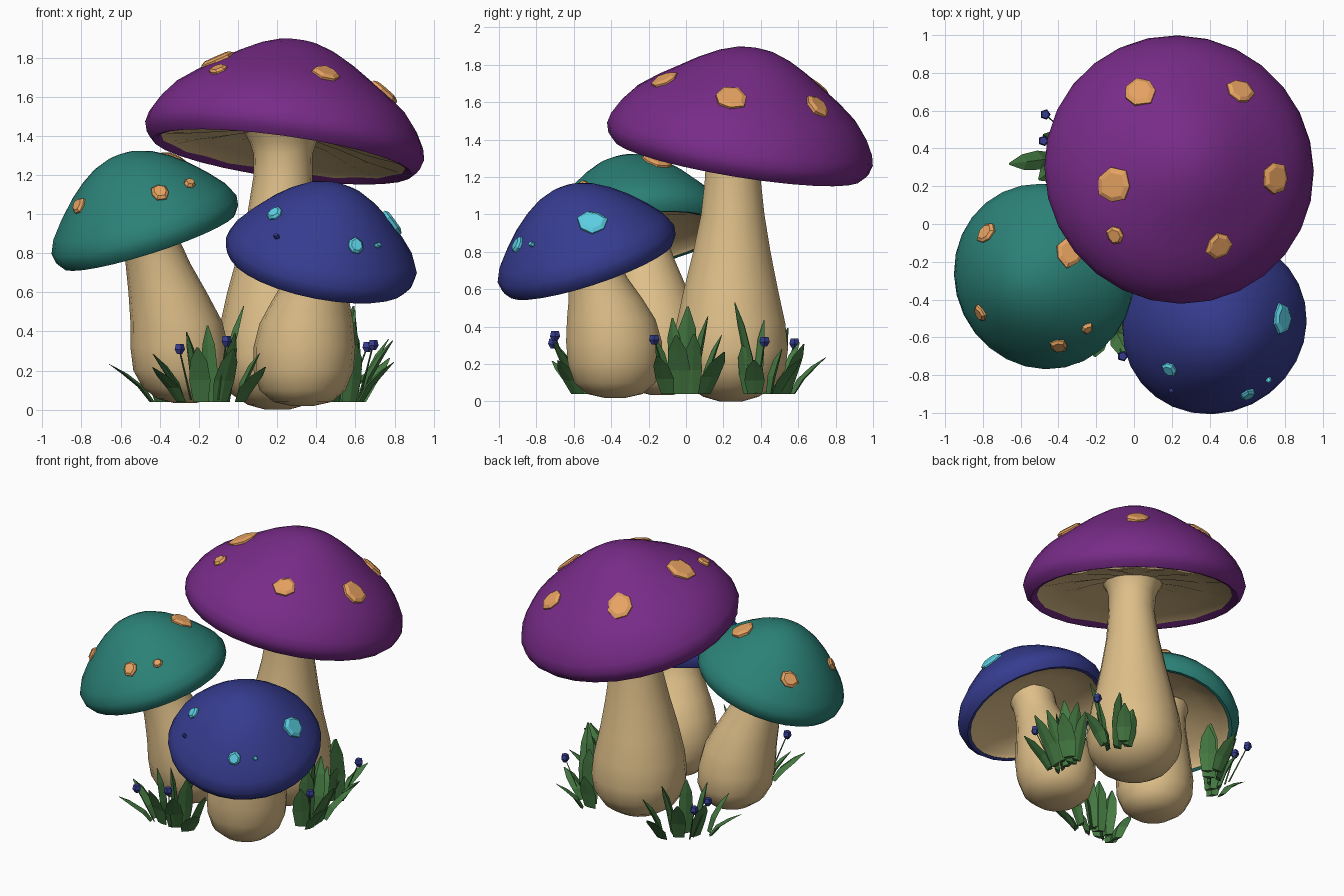
import bpy, bmesh, math, random
from mathutils import Vector
from mathutils.bvhtree import BVHTree

if "Cube" in bpy.data.objects:
    bpy.data.objects.remove(bpy.data.objects["Cube"])

random.seed(4)
UP = Vector((0, 0, 1))


def material(name, rgb):
    m = bpy.data.materials.new(name)
    lin = [((c / 255 + 0.055) / 1.055) ** 2.4 for c in rgb]
    m.diffuse_color = (*lin, 1)
    m.use_nodes = True
    m.node_tree.nodes["Principled BSDF"].inputs["Base Color"].default_value = m.diffuse_color
    return m


PURPLE = material("purple", (120, 43, 136))
TEAL = material("teal", (43, 129, 119))
BLUE = material("blue", (54, 60, 144))
TAN = material("tan", (222, 191, 137))
ORANGE = material("orange", (230, 162, 97))
CYAN = material("cyan", (92, 208, 228))
GREEN = material("grass green", (70, 123, 67))


def finish(name, bm, mats, smooth=None):
    bmesh.ops.recalc_face_normals(bm, faces=bm.faces)
    mesh = bpy.data.meshes.new(name)
    bm.to_mesh(mesh)
    bm.free()
    ob = bpy.data.objects.new(name, mesh)
    bpy.context.collection.objects.link(ob)
    for m in mats:
        mesh.materials.append(m)
    if smooth:
        bpy.ops.object.select_all(action='DESELECT')
        ob.select_set(True)
        bpy.context.view_layer.objects.active = ob
        bpy.ops.object.shade_smooth_by_angle(angle=math.radians(smooth))
    return ob


def loft(bm, rings, mat=0):
    """Skin a list of vertex rings of equal length and close both ends."""
    for a, b in zip(rings, rings[1:]):
        n = len(a)
        for i in range(n):
            f = bm.faces.new((a[i], a[(i + 1) % n], b[(i + 1) % n], b[i]))
            f.material_index = mat
    for r in (rings[0], rings[-1]):
        bm.faces.new(r).material_index = mat


def circle(bm, centre, radius, sides, quat=None, ripple=0):
    ring = []
    for i in range(sides):
        a = 2 * math.pi * i / sides
        v = Vector((math.cos(a) * radius, math.sin(a) * radius, ripple * (-1) ** i))
        ring.append(bm.verts.new(centre + (quat @ v if quat else v)))
    return ring


# Caps: lathe profile (radius, height, gill ripple), tilted to an axis
BIG = [(.03, .514, 0), (.11, .501, 0), (.2, .468, 0), (.3, .413, 0), (.4, .346, 0),
       (.5, .28, 0), (.6, .202, 0), (.665, .122, 0), (.707, .045, 0), (.72, -.01, 0),
       (.705, -.06, 0), (.67, -.095, 0), (.65, -.09, 0),
       (.63, -.07, .004), (.45, -.04, .008), (.28, .0, .008), (.15, .02, 0)]
SMALL = [(.02, .366, 0), (.08, .357, 0), (.16, .328, 0), (.24, .278, 0), (.32, .212, 0),
         (.4, .13, 0), (.465, .052, 0), (.496, -.015, 0), (.488, -.068, 0), (.462, -.103, 0),
         (.44, -.098, 0), (.425, -.075, .003), (.3, -.035, .004), (.15, .01, 0)]


def cap(name, profile, centre, axis, mat):
    centre, quat = Vector(centre), UP.rotation_difference(Vector(axis).normalized())
    bm = bmesh.new()
    loft(bm, [circle(bm, centre + quat @ Vector((0, 0, h)), r, 28, quat, rip)
              for r, h, rip in profile])
    # underside faces are those inside the rim and facing away from the axis
    bmesh.ops.recalc_face_normals(bm, faces=bm.faces)
    low = quat.inverted()
    gill_start = profile[-4][0] + .005
    for f in bm.faces:
        n = low @ f.normal
        p = low @ (f.calc_center_median() - centre)
        if n.z < 0 and math.hypot(p.x, p.y) < gill_start:
            f.material_index = 1
    tree = BVHTree.FromBMesh(bm)
    return finish(name, bm, [mat, TAN], 40), tree


# Raised chunky spots dropped onto a cap from above
def spots(name, tree, mat, places):
    bm = bmesh.new()
    for x, y, r in places:
        loc, nor, _, _ = tree.ray_cast(Vector((x, y, 3)), Vector((0, 0, -1)))
        if loc is None:
            continue
        quat = UP.rotation_difference(nor)
        rings = []
        wob = [random.uniform(.88, 1.2) for _ in range(7)]
        for k, h in ((1, -.02), (1, .008), (.72, .02)):
            rings.append([bm.verts.new(loc + quat @ Vector((
                math.cos(i * math.tau / 7) * r * k * wob[i],
                math.sin(i * math.tau / 7) * r * k * wob[i], h))) for i in range(7)])
        loft(bm, rings)
    finish(name, bm, [mat])


_, big_tree = cap("large_cap", BIG, (.24, .29, 1.385), (.14, .165, 1), PURPLE)
_, teal_tree = cap("left_cap", SMALL, (-.485, -.28, .96), (-.32, -.15, 1), TEAL)
_, blue_tree = cap("front_cap", SMALL, (.43, -.54, .805), (.2, -.33, 1), BLUE)

spots("large_cap_spots", big_tree, ORANGE,
      [(.03, .7, .09), (.56, .7, .075), (-.1, .2, .09), (-.1, -.06, .045),
       (.45, -.11, .07), (.75, .24, .08)])
spots("left_cap_spots", teal_tree, ORANGE,
      [(-.78, -.05, .06), (-.34, -.15, .075), (-.81, -.47, .045),
       (-.25, -.55, .03), (-.4, -.64, .048)])
spots("front_cap_spots", blue_tree, CYAN,
      [(.78, -.5, .07), (.19, -.77, .04), (.6, -.9, .045), (.71, -.82, .015)])
spots("front_cap_dark_spot", blue_tree, BLUE, [(.2, -.88, .015)])


# Stems: rings of (z, x, y, radius)
def stem(name, rows):
    bm = bmesh.new()
    loft(bm, [circle(bm, Vector((x, y, z)), r, 18) for z, x, y, r in rows])
    finish(name, bm, [TAN], 50)


stem("large_stem", [(0, .2, .24, .06), (.025, .2, .24, .15), (.08, .2, .24, .235),
                    (.17, .2, .24, .295), (.28, .2, .24, .31), (.42, .2, .24, .295),
                    (.6, .2, .24, .255), (.8, .21, .245, .21), (1.0, .22, .25, .172),
                    (1.2, .23, .25, .15), (1.31, .23, .255, .152), (1.37, .23, .26, .172),
                    (1.42, .23, .26, .2)])
stem("left_stem", [(.035, -.27, -.13, .06), (.055, -.27, -.13, .14), (.11, -.28, -.135, .205),
                   (.2, -.29, -.14, .245), (.32, -.3, -.15, .25), (.45, -.315, -.165, .235),
                   (.6, -.36, -.19, .2), (.75, -.41, -.22, .165), (.87, -.45, -.25, .15),
                   (.98, -.48, -.27, .16)])
stem("front_stem", [(.02, .33, -.38, .06), (.04, .33, -.38, .15), (.1, .33, -.38, .22),
                    (.2, .335, -.38, .255), (.32, .34, -.385, .26), (.44, .35, -.4, .24),
                    (.55, .37, -.43, .2), (.66, .395, -.47, .16), (.75, .415, -.5, .145),
                    (.84, .43, -.53, .16)])


# Grass: broad creased blades that bend toward their tips
def blade(bm, base, lean, height, width):
    lean = Vector((lean[0], lean[1], 0))
    out = lean.normalized() if lean.length > .01 else Vector((1, 0, 0))
    side = Vector((-out.y, out.x, 0))
    rings = []
    for t, w in ((0, .7), (.4, 1), (.75, .8), (1, .1)):
        c = base + lean * t ** 1.4 + UP * (height * t)
        half, fold = side * (width * w / 2), out * (width * w * .28)
        rings.append([bm.verts.new(p) for p in
                      (c - half, c - fold, c + half, c + fold * .3)])
    loft(bm, rings)


def clump(name, centre, tangent, spread, out, count, tall, reach):
    bm = bmesh.new()
    c, t, o = Vector(centre), Vector((*tangent, 0)), Vector((*out, 0))
    for row in (0, 1):
        n = count - row
        for i in range(n):
            s = 2 * i / (n - 1) - 1
            base = c + t * (s * spread * .75) + o * (.06 * row - .03)
            lean = t * (s * spread * .65 + random.uniform(-.03, .03)) \
                + o * (.02 + reach * row + random.uniform(-.02, .02))
            high = tall * (1 - .38 * abs(s)) * (1 - .28 * row) * random.uniform(.9, 1.03)
            blade(bm, base, lean, high, random.uniform(.1, .125))
    finish(name, bm, [GREEN])


clump("front_grass", (-.14, -.55, .04), (1, 0), .2, (0, -1), 5, .43, .1)
clump("right_grass", (.6, .0, .04), (0, 1), .13, (1, 0), 5, .5, .14)
clump("back_left_grass", (-.31, .44, .04), (.7, .7), .22, (-.7, .7), 5, .43, .1)
clump("back_right_grass", (.5, .41, .04), (-.5, .85), .09, (.85, .5), 3, .42, .12)
# Tall inner blades that stand above the clumps
bm = bmesh.new()
blade(bm, Vector((-.08, -.5, .04)), (.11, .03), .49, .1)
blade(bm, Vector((.54, .36, .04)), (.05, -.1), .49, .1)
finish("tall_grass_blades", bm, [GREEN])

# Flower buds on thin stalks
bm = bmesh.new()
for x, y, z, bx, by in ((-.3, -.71, .31, -.24, -.6), (-.06, -.7, .35, -.1, -.6),
                        (.69, -.17, .33, .62, -.08), (.66, .42, .32, .56, .38),
                        (-.47, .58, .31, -.38, .5), (-.48, .44, .32, -.38, .46)):
    tip = Vector((x, y, z))
    loft(bm, [circle(bm, Vector((bx, by, .05)), .006, 4), circle(bm, tip, .004, 4)], 1)
    loft(bm, [circle(bm, tip + UP * h, r, 5) for h, r in
              ((-.026, .014), (-.002, .029), (.026, .022))])
finish("flower_buds", bm, [BLUE, GREEN])
